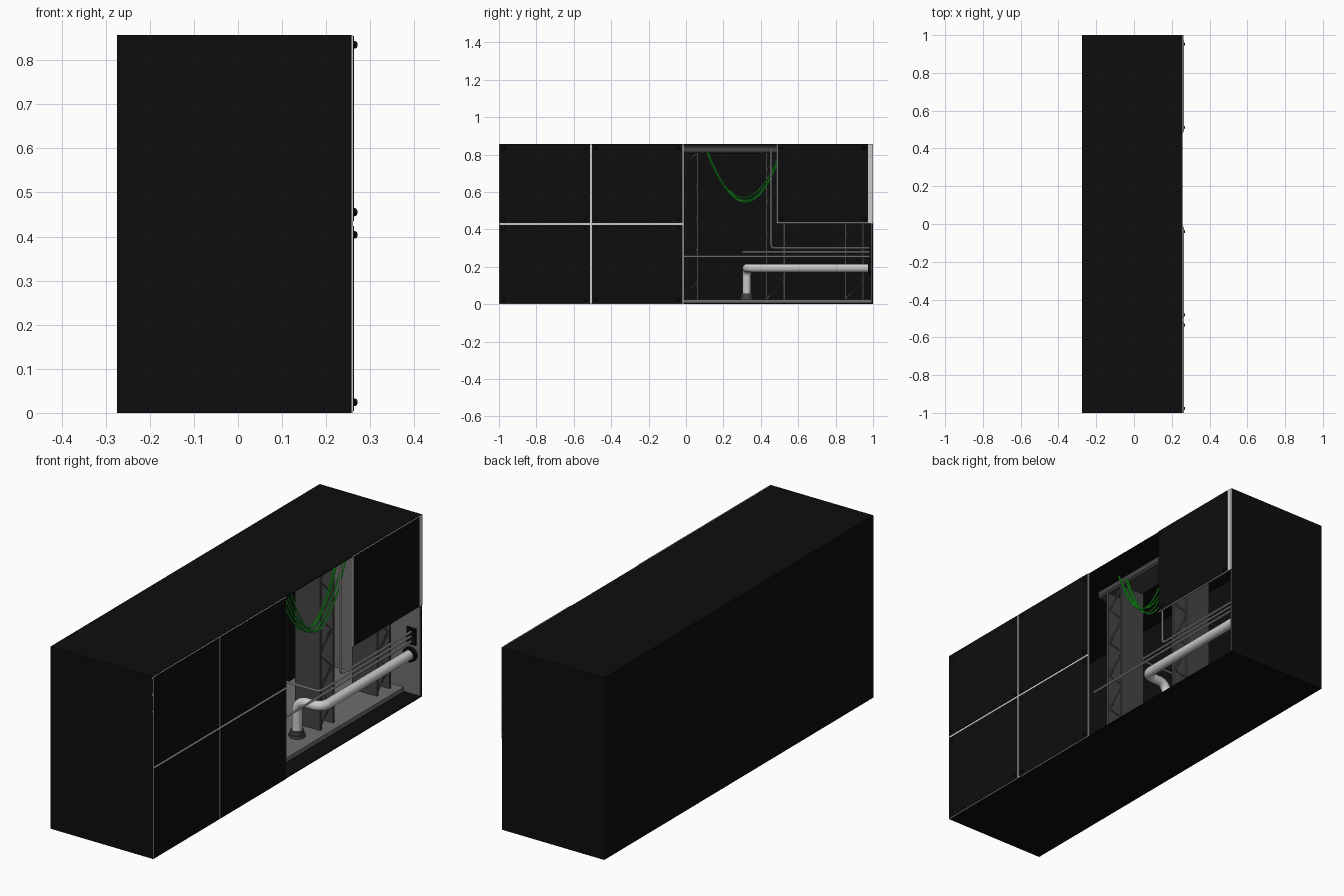
import bpy, bmesh, math
from mathutils import Vector, Matrix

if "Cube" in bpy.data.objects:
    bpy.data.objects.remove(bpy.data.objects["Cube"])


def material(name, c):
    m = bpy.data.materials.new(name)
    m.diffuse_color = (*c, 1)
    m.use_nodes = True
    m.node_tree.nodes["Principled BSDF"].inputs["Base Color"].default_value = m.diffuse_color
    return m


BLACK = material("black_metal", (0.004, 0.004, 0.004))
DARK = material("dark_steel", (0.06, 0.06, 0.06))
MID = material("mid_grey", (0.16, 0.15, 0.15))
GREEN = material("green_cable", (0.02, 0.6, 0.03))


def finish(name, bm, mat=None):
    me = bpy.data.meshes.new(name)
    bm.to_mesh(me)
    bm.free()
    ob = bpy.data.objects.new(name, me)
    bpy.context.collection.objects.link(ob)
    if mat:
        me.materials.append(mat)
    return ob


def add_box(bm, lo, hi):
    lo, hi = Vector(lo), Vector(hi)
    m = Matrix.Translation((lo + hi) / 2) @ Matrix.Diagonal((*(hi - lo), 1))
    bmesh.ops.create_cube(bm, size=1, matrix=m)


def boxes(name, items, mat=None, bevel=0):
    bm = bmesh.new()
    for lo, hi in items:
        add_box(bm, lo, hi)
    ob = finish(name, bm, mat)
    if bevel:
        b = ob.modifiers.new("bevel", 'BEVEL')
        b.width, b.segments = bevel, 1
    return ob


def rounded(points, r, n=8):
    # replace inner corners of a path with arcs
    pts = [Vector(p) for p in points]
    out = [pts[0]]
    for a, b, c in zip(pts, pts[1:], pts[2:]):
        p, q = b + (a - b).normalized() * r, b + (c - b).normalized() * r
        o = p + q - b
        for i in range(n + 1):
            t = math.pi / 2 * i / n
            out.append(o + (p - o) * math.cos(t) + (q - o) * math.sin(t))
    return out + [pts[-1]]


def tube(name, points, r, mat=None, res=2, smooth=True):
    cu = bpy.data.curves.new(name, 'CURVE')
    cu.dimensions = '3D'
    cu.bevel_depth, cu.bevel_resolution = r, res
    cu.use_fill_caps = True
    sp = cu.splines.new('POLY')
    sp.points.add(len(points) - 1)
    for s, p in zip(sp.points, points):
        s.co = (*p, 1)
    ob = bpy.data.objects.new(name, cu)
    bpy.context.collection.objects.link(ob)
    if mat:
        cu.materials.append(mat)
    bpy.ops.object.select_all(action='DESELECT')
    ob.select_set(True)
    bpy.context.view_layer.objects.active = ob
    bpy.ops.object.convert(target='MESH')
    if smooth:
        bpy.ops.object.shade_smooth_by_angle()
    return ob


def disc(name, centre, r, depth, axis, mat, sides=24):
    bm = bmesh.new()
    rot = Vector((0, 0, 1)).rotation_difference(Vector(axis)).to_matrix().to_4x4()
    bmesh.ops.create_cone(bm, cap_ends=True, segments=sides, radius1=r, radius2=r,
                          depth=depth, matrix=Matrix.Translation(centre) @ rot)
    return finish(name, bm, mat)


# outer casing, open on the right side
H = 0.857
bm = bmesh.new()
add_box(bm, (-0.275, -1, 0), (0.257, 1, H))
bmesh.ops.delete(bm, geom=[f for f in bm.faces if f.normal.x > 0.5], context='FACES_ONLY')
case = finish("outer_casing", bm, BLACK)
s = case.modifiers.new("wall", 'SOLIDIFY')
s.thickness, s.offset = 0.006, -1

# grey backing sheets behind the cladding
boxes("backing_sheet", [((0.255, -1, 0.001), (0.261, -0.012, H - 0.001)),
                        ((0.255, 0.484, 0.432), (0.261, 1, H - 0.001))])

# black cladding panels with domed bolts at the corners
panels = [(-0.998, -0.513, 0.004, 0.424), (-0.503, -0.018, 0.004, 0.424),
          (-0.998, -0.513, 0.435, 0.855), (-0.503, -0.018, 0.435, 0.855),
          (0.489, 0.974, 0.436, 0.855)]
bolts = bmesh.new()
for i, (y0, y1, z0, z1) in enumerate(panels):
    boxes(f"cladding_panel_{i + 1}", [((0.26, y0, z0), (0.2635, y1, z1))], BLACK)
    for y in (y0 + 0.022, y1 - 0.022):
        for z in (z0 + 0.02, z1 - 0.02):
            m = Matrix.Translation((0.264, y, z)) @ Matrix.Diagonal((0.8, 1, 1, 1))
            bmesh.ops.create_uvsphere(bolts, u_segments=12, v_segments=8, radius=0.009, matrix=m)
finish("panel_bolts", bolts, BLACK)

# inner end wall, floor plate and pipe entry plate
boxes("inner_end_wall", [((-0.26, 0.988, 0.006), (0.256, 0.995, 0.85))], MID)
boxes("floor_plate", [((-0.265, -0.5, 0.005), (0.17, 0.99, 0.025))], MID)
boxes("pipe_entry_plate", [((0.19, 0.98, 0.24), (0.236, 0.989, 0.318))], BLACK)

# lattice columns: two side plates joined by zigzag lacing
for i, c in enumerate((0.014, 0.478, 0.9)):
    n = f"column_{i + 1}"
    boxes(n + "_plates", [((0.0, c + d - 0.006, 0.024), (0.13, c + d + 0.006, 0.815))
                          for d in (-0.047, 0.047)], DARK)
    for x in (0.012, 0.12):
        zig = [(x, c + (0.044 if k % 2 else -0.044), 0.03 + k * 0.0865) for k in range(10)]
        tube(n + "_lacing", zig, 0.005, DARK, 0, False)

# top beam across the columns
boxes("top_beam", [((0.0, -0.1, 0.806), (0.135, 0.97, 0.846))], DARK, 0.008)

# large pipe with elbow and floor flange
tube("main_pipe", rounded([(0.08, 0.325, 0.03), (0.08, 0.325, 0.193),
                           (0.208, 0.325, 0.193), (0.208, 0.975, 0.193)], 0.045), 0.0225, None, 5)
disc("floor_flange", (0.08, 0.325, 0.031), 0.036, 0.014, (0, 0, 1), DARK)
disc("flange_collar", (0.08, 0.325, 0.046), 0.03, 0.02, (0, 0, 1), DARK)
disc("wall_flange", (0.208, 0.98, 0.193), 0.034, 0.016, (0, 1, 0), BLACK)

# thin conduits
X = 0.213
tube("riser_conduit", rounded([(X, 0.985, 0.3), (X, 0.455, 0.3), (X, 0.455, 0.835)], 0.02), 0.005)
tube("bent_conduit", rounded([(X, 0.985, 0.278), (X, 0.302, 0.278), (-0.26, 0.302, 0.278)], 0.02), 0.005)
tube("straight_conduit", [(X, 0.985, 0.255), (X, -0.03, 0.255)], 0.005)

# hanging green cables
for i, (x0, x1, low, sh) in enumerate([(0.135, 0.155, 0.55, 0), (0.15, 0.185, 0.545, 0.005),
                                       (0.175, 0.165, 0.57, -0.004), (0.19, 0.2, 0.555, 0.004)]):
    pts = []
    for k in range(25):
        t = k / 12 - 1
        pts.append((x0 + (x1 - x0) * k / 24, 0.312 + sh + 0.197 * t, low + (0.81 - low) * t * t))
    tube(f"hanging_cable_{i + 1}", pts, 0.004, GREEN, 1)
